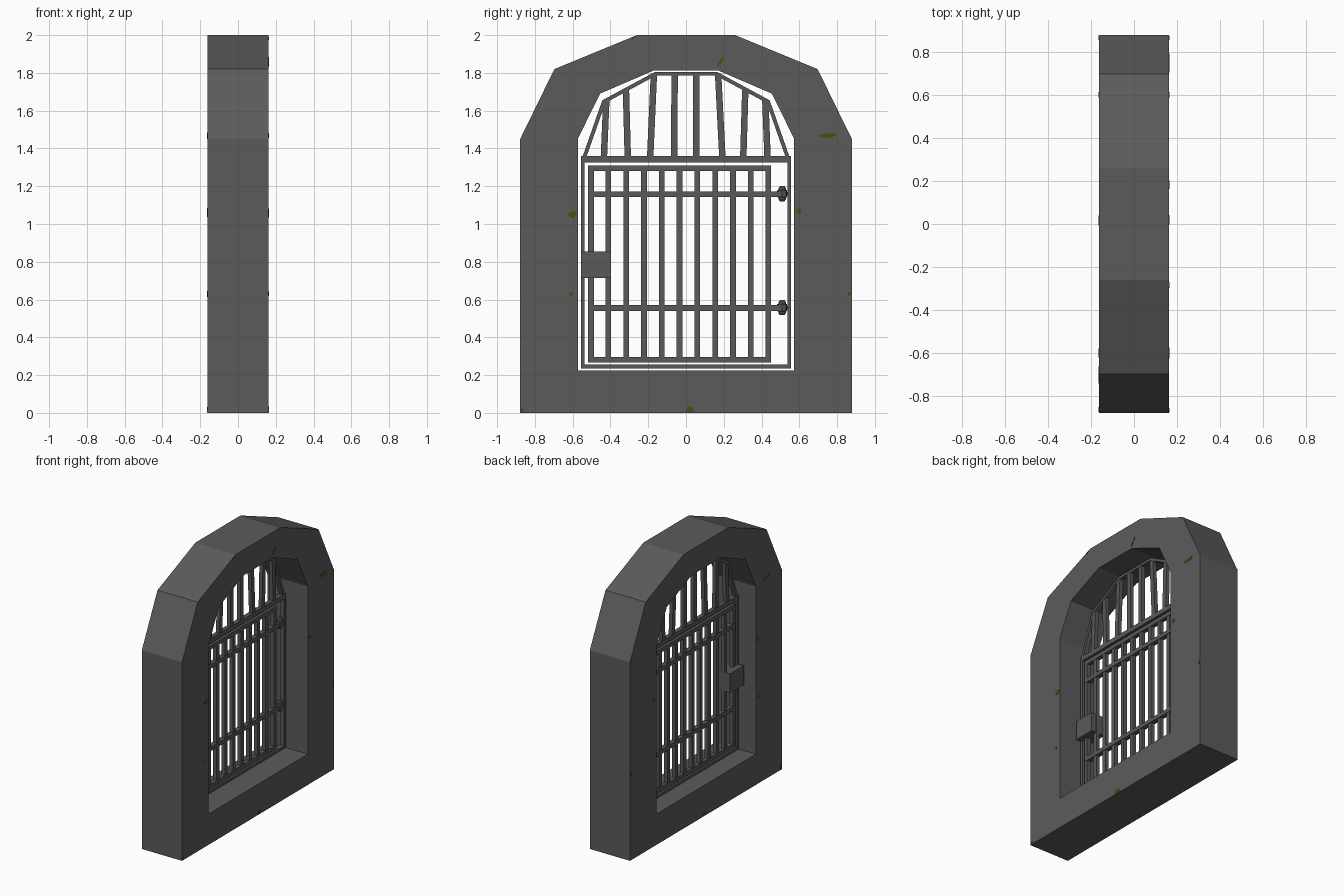
import bpy, bmesh, math, random
from mathutils import Vector

if "Cube" in bpy.data.objects:
    bpy.data.objects.remove(bpy.data.objects["Cube"])

random.seed(4)


def material(name, rgb):
    m = bpy.data.materials.new(name)
    m.diffuse_color = (*rgb, 1)
    m.use_nodes = True
    m.node_tree.nodes["Principled BSDF"].inputs["Base Color"].default_value = m.diffuse_color
    return m


STONE = material("dark stone", (0.105, 0.105, 0.105))
IRON = material("dark iron", (0.1, 0.1, 0.1))
MOSS = material("moss green", (0.045, 0.09, 0.002))
GX = -0.02  # depth position of the gate


def finish(bm, name, mat):
    bmesh.ops.recalc_face_normals(bm, faces=bm.faces[:])
    me = bpy.data.meshes.new(name)
    bm.to_mesh(me)
    bm.free()
    me.materials.append(mat)
    ob = bpy.data.objects.new(name, me)
    bpy.context.collection.objects.link(ob)
    return ob


def mirrored(half):
    """Closed y-z outline from its +y half, listed bottom to top."""
    return half + [(-y, z) for y, z in reversed(half)]


def inset(loop, d):
    """Move every edge of a counter-clockwise convex outline inwards by d."""
    out = []
    n = len(loop)
    for i in range(n):
        a, b, c = (Vector(loop[(i + k) % n]) for k in (-1, 0, 1))
        n1 = Vector((-(b - a).y, (b - a).x)).normalized()
        n2 = Vector((-(c - b).y, (c - b).x)).normalized()
        out.append(tuple(b + (n1 + n2) * d / (1 + n1.dot(n2))))
    return out


def ring(bm, outer, inner, x0, x1):
    """Prism-shaped frame between two matching outlines."""
    L = [[bm.verts.new((x, y, z)) for y, z in loop]
         for x, loop in ((x0, outer), (x1, outer), (x1, inner), (x0, inner))]
    n = len(outer)
    for k in range(4):
        A, B = L[k], L[(k + 1) % 4]
        for i in range(n):
            j = (i + 1) % n
            bm.faces.new((A[i], A[j], B[j], B[i]))


def beam(bm, p, q, w, depth, x=GX):
    """Square bar between two y-z points."""
    p, q = Vector(p), Vector(q)
    d = (q - p).normalized()
    s = Vector((-d.y, d.x)) * w / 2
    pts = [p + s, p - s, q - s, q + s]
    F = [bm.verts.new((x + depth / 2, *v)) for v in pts]
    B = [bm.verts.new((x - depth / 2, *v)) for v in pts]
    bm.faces.new(F)
    bm.faces.new(B[::-1])
    for i in range(4):
        j = (i + 1) % 4
        bm.faces.new((F[i], B[i], B[j], F[j]))


# Stone arch
HX = 0.1625
bm = bmesh.new()
ring(bm, mirrored([(0.878, 0), (0.878, 1.45), (0.697, 1.82), (0.26, 2.0)]),
     mirrored([(0.573, 0.225), (0.573, 1.45), (0.455, 1.69), (0.17, 1.813)]), -HX, HX)
finish(bm, "stone_arch", STONE)

# Fixed iron surround that follows the arch
bm = bmesh.new()
edge = mirrored([(0.557, 0.235), (0.557, 1.33), (0.443, 1.655), (0.165, 1.805)])
ring(bm, edge, inset(edge, 0.02), GX - 0.016, GX + 0.016)
beam(bm, (-0.555, 1.343), (0.555, 1.343), 0.034, 0.032)
finish(bm, "gate_surround", IRON)

# Slightly crooked bars in the arched top
bm = bmesh.new()
for y0, y1, z in ((-0.435, -0.422, 1.655), (-0.308, -0.318, 1.715), (-0.19, -0.17, 1.795),
                  (-0.063, -0.06, 1.795), (0.055, 0.055, 1.795), (0.193, 0.17, 1.795),
                  (0.303, 0.314, 1.715), (0.432, 0.42, 1.655)):
    beam(bm, (y0, 1.345), (y1, z), 0.034, 0.028)
finish(bm, "arch_bars", IRON)

# Door leaf: frame, upright bars and two cross straps
bm = bmesh.new()
leaf = [(-0.518, 0.267), (0.451, 0.267), (0.451, 1.31), (-0.518, 1.31)]
ring(bm, leaf, inset(leaf, 0.03), GX - 0.016, GX + 0.016)
for i in range(1, 10):
    y = -0.505 + 0.0942 * i
    beam(bm, (y, 0.28), (y, 1.295), 0.03, 0.028)
finish(bm, "door_leaf", IRON)
bm = bmesh.new()
for z in (0.555, 1.157):
    beam(bm, (-0.515, z), (0.5, z), 0.03, 0.036)
finish(bm, "cross_straps", IRON)

# Lock box
bm = bmesh.new()
beam(bm, (-0.557, 0.785), (-0.398, 0.785), 0.14, 0.11, GX - 0.002)
finish(bm, "lock_box", IRON)

# Hinges: turned knuckles, with a short plate to the surround
bm = bmesh.new()
profile = ((0.012, -0.04), (0.02, -0.028), (0.02, -0.02), (0.027, -0.018),
           (0.027, 0.018), (0.02, 0.02), (0.02, 0.028), (0.012, 0.04))
for zc in (0.557, 1.16):
    rows = [[bm.verts.new((GX + r * math.cos(a), 0.509 + r * math.sin(a), zc + h))
             for a in (math.tau * k / 8 for k in range(8))] for r, h in profile]
    for A, B in zip(rows, rows[1:]):
        for k in range(8):
            j = (k + 1) % 8
            bm.faces.new((A[k], A[j], B[j], B[k]))
    bm.faces.new(rows[0][::-1])
    bm.faces.new(rows[-1])
    beam(bm, (0.51, zc), (0.545, zc), 0.02, 0.012)
finish(bm, "hinges", IRON)

# Moss: thin ragged patches on the stone faces (y, z, half length, half height, tilt)
bm = bmesh.new()
both = [(0.60, 1.07, 0.016, 0.014, 0), (-0.598, 1.053, 0.024, 0.018, 0),
        (-0.608, 0.63, 0.014, 0.011, 0), (0.02, 0.018, 0.024, 0.015, 0),
        (0.865, 0.63, 0.01, 0.014, 0), (-0.865, 0.013, 0.012, 0.01, 0)]
right = [(0.75, 1.468, 0.05, 0.013, 0.15), (0.182, 1.86, 0.034, 0.008, 1.0),
         (-0.28, 1.983, 0.016, 0.005, 0.4)]
left = [(-0.7, 1.47, 0.045, 0.012, -0.2), (0.865, 1.46, 0.01, 0.01, 0)]
for side, patches in ((1, both + right), (-1, both + left)):
    for y, z, a, b, t in patches:
        pts = []
        for k in range(10):
            ang, r = math.tau * k / 10, random.uniform(0.7, 1.15)
            u, v = a * r * math.cos(ang), b * r * math.sin(ang)
            pts.append((y + u * math.cos(t) - v * math.sin(t),
                        max(0, z + u * math.sin(t) + v * math.cos(t))))
        F = [bm.verts.new((side * (HX + 0.002), *p)) for p in pts]
        B = [bm.verts.new((side * (HX - 0.002), *p)) for p in pts]
        bm.faces.new(F)
        bm.faces.new(B[::-1])
        for i in range(10):
            j = (i + 1) % 10
            bm.faces.new((F[i], B[i], B[j], F[j]))
finish(bm, "moss_patches", MOSS)
